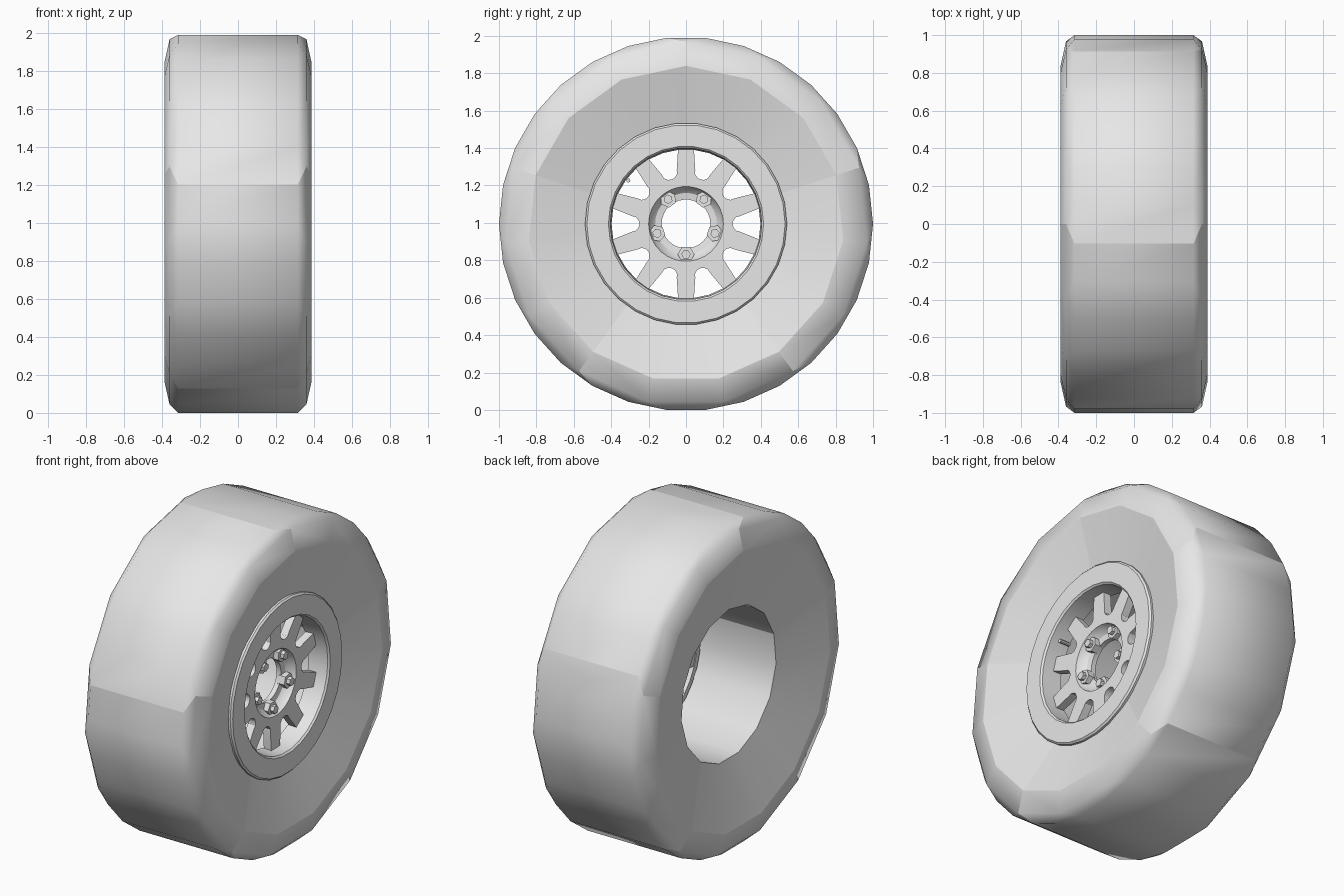
import bpy, bmesh
from math import sin, cos, radians, atan2, hypot
from mathutils import Vector, Matrix

cube = bpy.data.objects.get("Cube")
if cube:
    bpy.data.objects.remove(cube, do_unlink=True)

GREY = (0.8, 0.8, 0.8, 1)
mat = bpy.data.materials.new("light_grey")
mat.use_nodes = True
mat.diffuse_color = GREY
mat.node_tree.nodes["Principled BSDF"].inputs["Base Color"].default_value = GREY

AXLE = Vector((0, 0, cos(radians(6))))


def place(r, angle, x):
    """Point around the axle; angle runs from the top towards the front."""
    a = radians(angle)
    return Vector((x, -r * sin(a), AXLE.z + r * cos(a)))


def finish(name, bm, by_angle=True):
    mesh = bpy.data.meshes.new(name)
    bm.to_mesh(mesh)
    bm.free()
    mesh.materials.append(mat)
    obj = bpy.data.objects.new(name, mesh)
    bpy.context.collection.objects.link(obj)
    if by_angle:
        bpy.ops.object.select_all(action='DESELECT')
        obj.select_set(True)
        bpy.context.view_layer.objects.active = obj
        bpy.ops.object.shade_smooth_by_angle(angle=radians(30))
    else:
        mesh.shade_smooth()
    return obj


def ring(bm, r, x, first, step, count):
    return [bm.verts.new(place(r, first + step * i, x)) for i in range(count)]


def bridge(bm, a, b):
    return [bm.faces.new((a[i], a[i + 1], b[i + 1], b[i])) for i in range(len(a) - 1)]


def face_along(faces, direction):
    for f in faces:
        f.normal_update()
        if f.normal.dot(direction(f.calc_center_median())) < 0:
            f.normal_flip()


def lathe(name, profile, segments):
    """Closed solid of revolution about the axle from (radius, x) points."""
    bm = bmesh.new()
    rings = [ring(bm, r, x, 6, 360 / segments, segments) for r, x in profile]
    for a, b in zip(rings, rings[1:] + rings[:1]):
        bridge(bm, a + a[:1], b + b[:1])
    bmesh.ops.recalc_face_normals(bm, faces=bm.faces)
    return finish(name, bm)


def rod(bm, r, angle, x0, x1, radius, sides):
    """Short prism lying along the axle direction."""
    pos = place(r, angle, (x0 + x1) / 2)
    m = (Matrix.Translation(pos) @ Matrix.Rotation(radians(angle), 4, 'X')
         @ Matrix.Rotation(radians(90), 4, 'Y'))
    bmesh.ops.create_cone(bm, cap_ends=True, segments=sides, radius1=radius,
                          radius2=radius, depth=x1 - x0, matrix=m)


# Tyre: five separate sectors, each with tread, shoulders, sidewalls and bore
bm = bmesh.new()
for sector in range(5):
    start = sector * 72
    shell, treads = [], []
    for side in (1, -1):
        shoulder = ring(bm, 0.845, side * 0.388, start, 24, 4)
        bevel = ring(bm, 0.972, side * 0.36, start, 24, 4)
        tread = ring(bm, 1.0, side * 0.315, start + 6, 12, 7)
        treads.append(tread)
        shell += bridge(bm, shoulder, bevel)
        for k in range(3):
            shell.append(bm.faces.new((bevel[k], bevel[k + 1], tread[2 * k + 1], tread[2 * k])))
            shell.append(bm.faces.new((bevel[k + 1], tread[2 * k + 2], tread[2 * k + 1])))
        wall = bridge(bm, ring(bm, 0.845, side * 0.388, start, 24, 4),
                      ring(bm, 0.46, side * 0.29, start, 24, 4))
        face_along(wall, lambda c: Vector((c.x, 0, 0)))
    shell += bridge(bm, *treads)
    face_along(shell, lambda c: c - AXLE)
    bore = bridge(bm, ring(bm, 0.46, 0.29, start, 24, 4),
                  ring(bm, 0.46, -0.29, start, 24, 4))
    face_along(bore, lambda c: Vector((0, -c.y, AXLE.z - c.z)))
finish("tyre", bm, by_angle=False)

# Rim ring with its short barrel
lathe("rim", [(0.54, 0.29), (0.54, 0.325), (0.53, 0.335), (0.415, 0.335),
              (0.405, 0.325), (0.398, 0.2), (0.43, 0.2), (0.44, 0.29)], 30)

# Hub bowl with a centre hole
lathe("hub", [(0.2, 0.255), (0.188, 0.225), (0.165, 0.205), (0.13, 0.2),
              (0.13, 0.17), (0.2, 0.17)], 30)

# Ten spokes, with round-bottomed gaps between them
GAP_EDGE = [(0.395, 0.084), (0.29, 0.042), (0.268, 0.036), (0.254, 0.02), (0.249, 0)]
half = [(hypot(g, h), 18 - atan2(h, g) * 180 / 3.14159) for g, h in GAP_EDGE]
half += [(0.2, 18), (0.2, 6)]
outline = half + [(r, -a) for r, a in reversed(half)]
bm = bmesh.new()
for spoke in range(10):
    front, back = ([bm.verts.new(place(r, a + spoke * 36, x)) for r, a in outline]
                   for x in (0.255, 0.205))
    bm.faces.new(front)
    bm.faces.new(back)
    # leave the joints between neighbouring spokes and the hub open
    n = len(outline)
    for i in range(n):
        if i < 4 or i > n - 6:
            j = (i + 1) % n
            bm.faces.new((front[i], front[j], back[j], back[i]))
bmesh.ops.remove_doubles(bm, verts=bm.verts, dist=0.0005)
bmesh.ops.recalc_face_normals(bm, faces=bm.faces)
caps = [f for f in bm.faces if abs(f.normal.x) > 0.9]
face_along(caps, lambda c: Vector((c.x - 0.23, 0, 0)))
finish("spokes", bm)

# Lug nuts with studs
bm = bmesh.new()
for nut in range(5):
    angle = 36 + nut * 72
    rod(bm, 0.163, angle, 0.19, 0.235, 0.045, 6)
    rod(bm, 0.163, angle, 0.235, 0.258, 0.025, 6)
finish("lug_nuts", bm)

# Valve stem
bm = bmesh.new()
rod(bm, 0.386, 53, 0.21, 0.28, 0.011, 8)
finish("valve_stem", bm)
